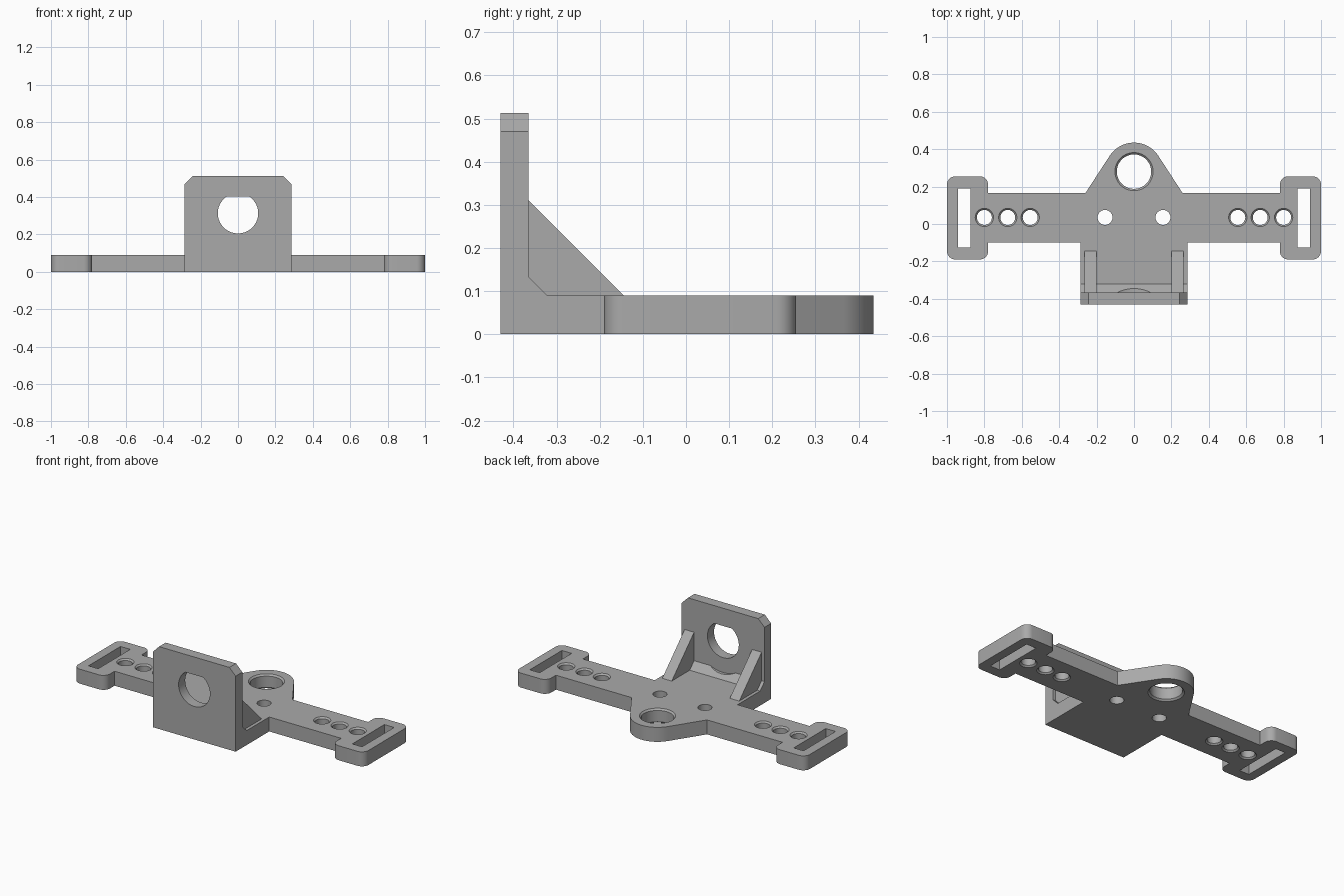
import bpy, bmesh
from math import sin, cos, tau, radians, atan2, acos, hypot, pi

cube = bpy.data.objects.get("Cube")
if cube:
    bpy.data.objects.remove(cube, do_unlink=True)

grey = bpy.data.materials.new("plain grey")
grey.use_nodes = True
colour = (0.4, 0.4, 0.4, 1)
grey.diffuse_color = colour
grey.node_tree.nodes["Principled BSDF"].inputs["Base Color"].default_value = colour

THICK = 0.09       # base plate thickness
FRONT = -0.43      # front face of the upright
BACK = -0.365      # rear face of the upright
HALF = 0.285       # half width of the upright


def arc(cx, cy, r, start, end, steps):
    """Points on an arc, angles in degrees."""
    angles = [radians(start + (end - start) * i / steps) for i in range(steps + 1)]
    return [(cx + r * cos(a), cy + r * sin(a)) for a in angles]


def prism(bm, points, low, high, axis):
    """Extrude a closed 2D profile along an axis."""
    place = {"x": lambda u, v, w: (w, u, v),
             "y": lambda u, v, w: (u, w, v),
             "z": lambda u, v, w: (u, v, w)}[axis]
    a = [bm.verts.new(place(u, v, low)) for u, v in points]
    b = [bm.verts.new(place(u, v, high)) for u, v in points]
    bm.faces.new(a)
    bm.faces.new(b[::-1])
    for i in range(len(a)):
        j = (i + 1) % len(a)
        bm.faces.new((a[i], b[i], b[j], a[j]))


def round_cutter(bm, x, y, r, chamfer, steps=48):
    """Vertical hole cutter that flares at both plate faces."""
    over = 0.02
    flare = r + chamfer + (over if chamfer else 0)
    stack = [(flare, -over), (r, chamfer), (r, THICK - chamfer), (flare, THICK + over)]
    rings = [[bm.verts.new((x + rad * cos(tau * i / steps), y + rad * sin(tau * i / steps), z))
              for i in range(steps)] for rad, z in stack]
    for a, b in zip(rings, rings[1:]):
        for i in range(steps):
            j = (i + 1) % steps
            bm.faces.new((a[i], a[j], b[j], b[i]))
    bm.faces.new(rings[0][::-1])
    bm.faces.new(rings[-1])


def finish(bm, name):
    bmesh.ops.recalc_face_normals(bm, faces=bm.faces[:])
    mesh = bpy.data.meshes.new(name)
    bm.to_mesh(mesh)
    bm.free()
    mesh.materials.append(grey)
    obj = bpy.data.objects.new(name, mesh)
    bpy.context.collection.objects.link(obj)
    return obj


def solid(name, points, low, high, axis):
    bm = bmesh.new()
    prism(bm, points, low, high, axis)
    return finish(bm, name)


def select(obj):
    bpy.ops.object.select_all(action="DESELECT")
    obj.select_set(True)
    bpy.context.view_layer.objects.active = obj


def cut(obj, cutter):
    cutter.hide_render = True
    mod = obj.modifiers.new("cut", "BOOLEAN")
    mod.operation = "DIFFERENCE"
    mod.solver = "EXACT"
    mod.object = cutter
    select(obj)
    bpy.ops.object.modifier_apply(modifier=mod.name)
    bpy.data.objects.remove(cutter, do_unlink=True)


# Base plate outline: right half from front to rear lobe, then mirrored
arm_front, arm_rear = -0.10, 0.165
end_in, end_front, end_rear, rad = 0.78, -0.19, 0.255, 0.045
lobe_y, lobe_r, foot = 0.28, 0.155, 0.26
reach = hypot(foot, arm_rear - lobe_y)
tangent = (atan2(arm_rear - lobe_y, foot) + acos(lobe_r / reach)) * 180 / pi

half = [(HALF, FRONT), (HALF, arm_front), (end_in, arm_front)]
half += arc(end_in + rad, end_front + rad, rad, 180, 270, 8)
half += arc(1 - rad, end_front + rad, rad, 270, 360, 8)
half += arc(1 - rad, end_rear - rad, rad, 0, 90, 8)
half += arc(end_in + rad, end_rear - rad, rad, 90, 180, 8)
half += [(end_in, arm_rear), (foot, arm_rear)]
half += arc(0, lobe_y, lobe_r, tangent, 90, 14)
outline = half + [(-x, y) for x, y in reversed(half[:-1])]
base = solid("base_plate", outline, 0, THICK, "z")

# Holes and strap slots in the base
bm = bmesh.new()
round_cutter(bm, 0, lobe_y, 0.092, 0.01, 64)
for side in (-1, 1):
    round_cutter(bm, side * 0.155, 0.035, 0.04, 0)
    for x in (0.555, 0.675, 0.8):
        round_cutter(bm, side * x, 0.035, 0.04, 0.009)
    slot = [(side * x, y) for x, y in ((0.875, -0.125), (0.942, -0.125),
                                       (0.942, 0.19), (0.875, 0.19))]
    prism(bm, slot, -0.05, THICK + 0.05, "z")
cut(base, finish(bm, "base_hole_cutter"))

# Upright plate with clipped top corners and a flat-topped round hole
top, clip = 0.513, 0.043
upright = solid("upright_plate",
                [(-HALF, THICK), (HALF, THICK), (HALF, top - clip), (HALF - clip, top),
                 (clip - HALF, top), (-HALF, top - clip)], FRONT, BACK, "y")
hole_z, hole_r = 0.313, 0.108
cut(upright, solid("upright_hole_cutter", arc(0, hole_z, hole_r, 124, 416, 56),
                   FRONT - 0.1, BACK + 0.1, "y"))

# Sloped strip along the inside corner, relieved around the hole
strip = solid("corner_strip", [(BACK, THICK), (BACK + 0.043, THICK), (BACK, THICK + 0.043)],
              -HALF, HALF, "x")
cut(strip, solid("strip_cutter", arc(0, hole_z, 0.2, 0, 355, 71), BACK - 0.1, BACK + 0.1, "y"))

# Triangular braces
braces = []
for side, label in ((-1, "right"), (1, "left")):
    low, high = sorted((side * 0.2, side * 0.265))
    braces.append(solid(label + "_brace",
                        [(BACK, THICK), (-0.145, THICK), (BACK, 0.31)], low, high, "x"))

# Smooth the curved walls, keep the edges crisp
for obj in [base, upright, strip] + braces:
    select(obj)
    bpy.ops.object.shade_smooth_by_angle(angle=radians(30))
